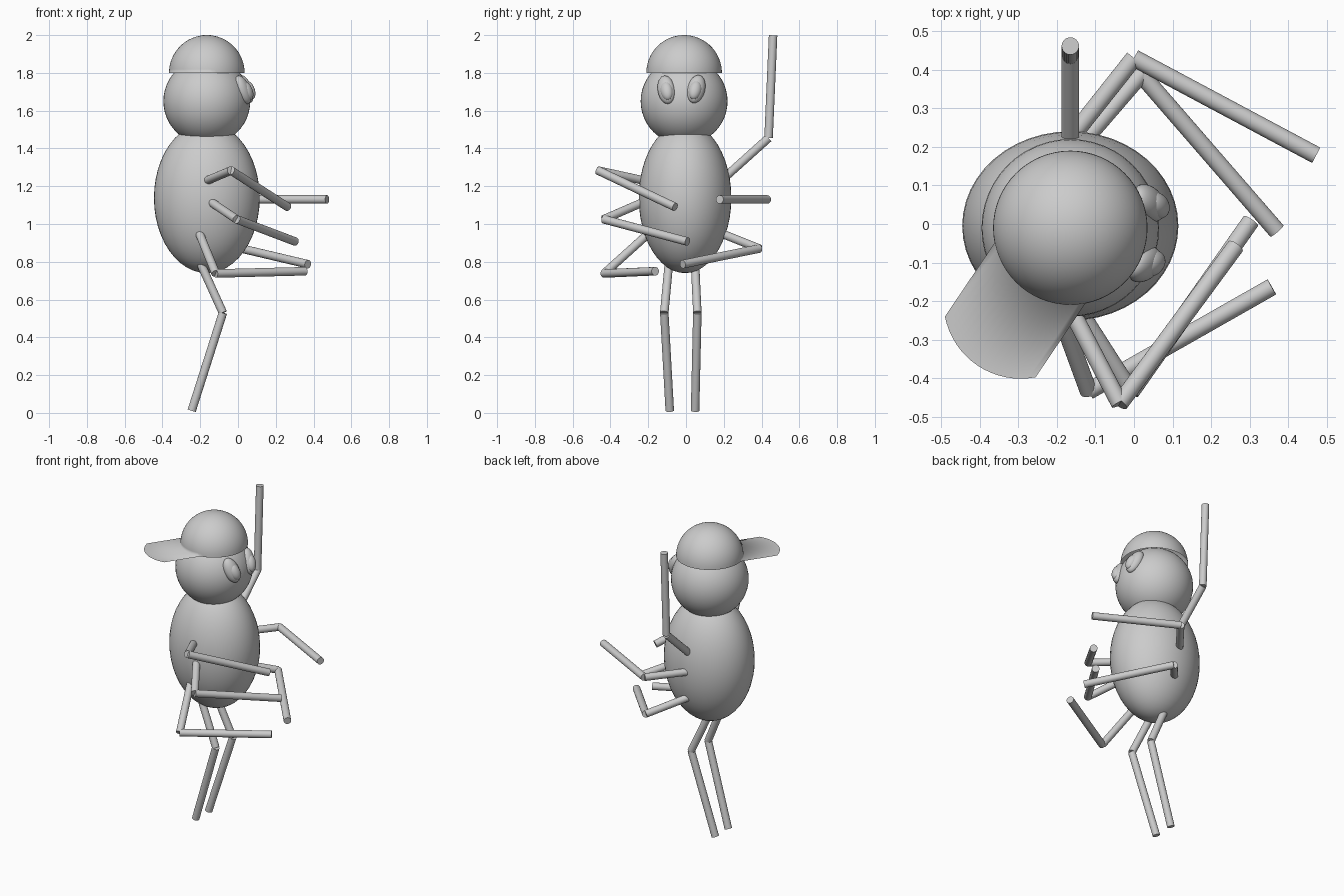
import bpy, bmesh, math
from mathutils import Vector, Matrix

if "Cube" in bpy.data.objects:
    bpy.data.objects.remove(bpy.data.objects["Cube"])

LIMB_R = 0.0225
HEAD = Vector((-0.165, -0.01, 1.65))


def finish(name, bm, angle=40):
    """Turn a bmesh into a named, smooth-shaded object."""
    mesh = bpy.data.meshes.new(name)
    bm.to_mesh(mesh)
    bm.free()
    ob = bpy.data.objects.new(name, mesh)
    bpy.context.collection.objects.link(ob)
    bpy.ops.object.select_all(action='DESELECT')
    ob.select_set(True)
    bpy.context.view_layer.objects.active = ob
    bpy.ops.object.shade_smooth_by_angle(angle=math.radians(angle))
    return ob


def ellipsoid(name, center, radii, rot=Matrix.Identity(4), segs=48):
    bm = bmesh.new()
    mat = Matrix.Translation(center) @ rot @ Matrix.Diagonal((*radii, 1))
    bmesh.ops.create_uvsphere(bm, u_segments=segs, v_segments=segs // 2, radius=1, matrix=mat)
    return finish(name, bm)


def limb(name, *points):
    """Straight round rods joining the points."""
    bm = bmesh.new()
    for a, b in zip(points, points[1:]):
        a, b = Vector(a), Vector(b)
        d = b - a
        mat = Matrix.Translation((a + b) / 2) @ d.to_track_quat('Z', 'Y').to_matrix().to_4x4()
        bmesh.ops.create_cone(bm, cap_ends=True, segments=24, radius1=LIMB_R,
                              radius2=LIMB_R, depth=d.length, matrix=mat)
    return finish(name, bm)


# Body and head
ellipsoid("body", (-0.165, -0.005, 1.138), (0.28, 0.245, 0.398))
ellipsoid("head", HEAD, (0.23, 0.23, 0.23))

# Eyes: flattened ovals on the head, tops leaning outward, each with a raised pupil
for side, name in ((-1, "left"), (1, "right")):
    n = Vector((0.205, -0.018 + side * 0.083, 0.065)).normalized()
    up = Vector((0, side * 0.35, 1))
    up = (up - n * up.dot(n)).normalized()
    across = up.cross(n)
    rot = Matrix((across, up, n)).transposed().to_4x4()
    c = HEAD + n * 0.222
    ellipsoid(name + "_eye", c, (0.047, 0.08, 0.036), rot, 32)
    pupil = c + n * 0.018 - up * 0.012 + Vector((0, -side * 0.008, 0))
    ellipsoid(name + "_pupil", pupil, (0.034, 0.054, 0.03), rot, 32)

# Cap: half sphere whose rim is pulled out into a flat brim over a quarter turn
bm = bmesh.new()
bmesh.ops.create_uvsphere(bm, u_segments=64, v_segments=32, radius=0.2)
bmesh.ops.delete(bm, geom=[v for v in bm.verts if v.co.z < -1e-4], context='VERTS')
brim_dir = Vector((-0.56, -0.83, 0)).normalized()
rim = [e for e in bm.edges if e.is_boundary
       and (e.verts[0].co + e.verts[1].co).normalized().dot(brim_dir) > math.cos(math.radians(46))]
out = bmesh.ops.extrude_edge_only(bm, edges=rim)
moved = [g for g in out["geom"] if isinstance(g, bmesh.types.BMVert)]
bmesh.ops.translate(bm, verts=moved, vec=brim_dir * 0.23)
bmesh.ops.translate(bm, verts=bm.verts, vec=(HEAD.x, HEAD.y, 1.80))
finish("cap", bm, 100)

# Legs: hip, knee, foot
for name, hip, knee, foot in (("left_leg", -0.085, -0.115, -0.086),
                              ("right_leg", 0.045, 0.06, 0.048)):
    limb(name, (-0.225, hip, 0.85), (-0.08, knee, 0.53), (-0.245, foot, 0.012))

# Arms: shoulder, elbow, hand
limb("raised_arm", (-0.165, 0.17, 1.215), (-0.165, 0.437, 1.455), (-0.165, 0.461, 1.999))
limb("right_middle_arm", (-0.19, 0.19, 1.13), (0.0, 0.43, 1.13), (0.472, 0.178, 1.13))
limb("right_lower_arm", (-0.17, 0.17, 0.957), (0.018, 0.388, 0.87), (0.37, -0.018, 0.787))
limb("left_upper_arm", (-0.175, -0.2, 1.225), (-0.037, -0.465, 1.283), (0.263, -0.058, 1.09))
limb("left_middle_arm", (-0.155, -0.205, 1.125), (-0.008, -0.435, 1.025), (0.303, 0.008, 0.907))
limb("left_lower_arm", (-0.207, -0.19, 0.957), (-0.118, -0.433, 0.738), (0.357, -0.163, 0.75))
